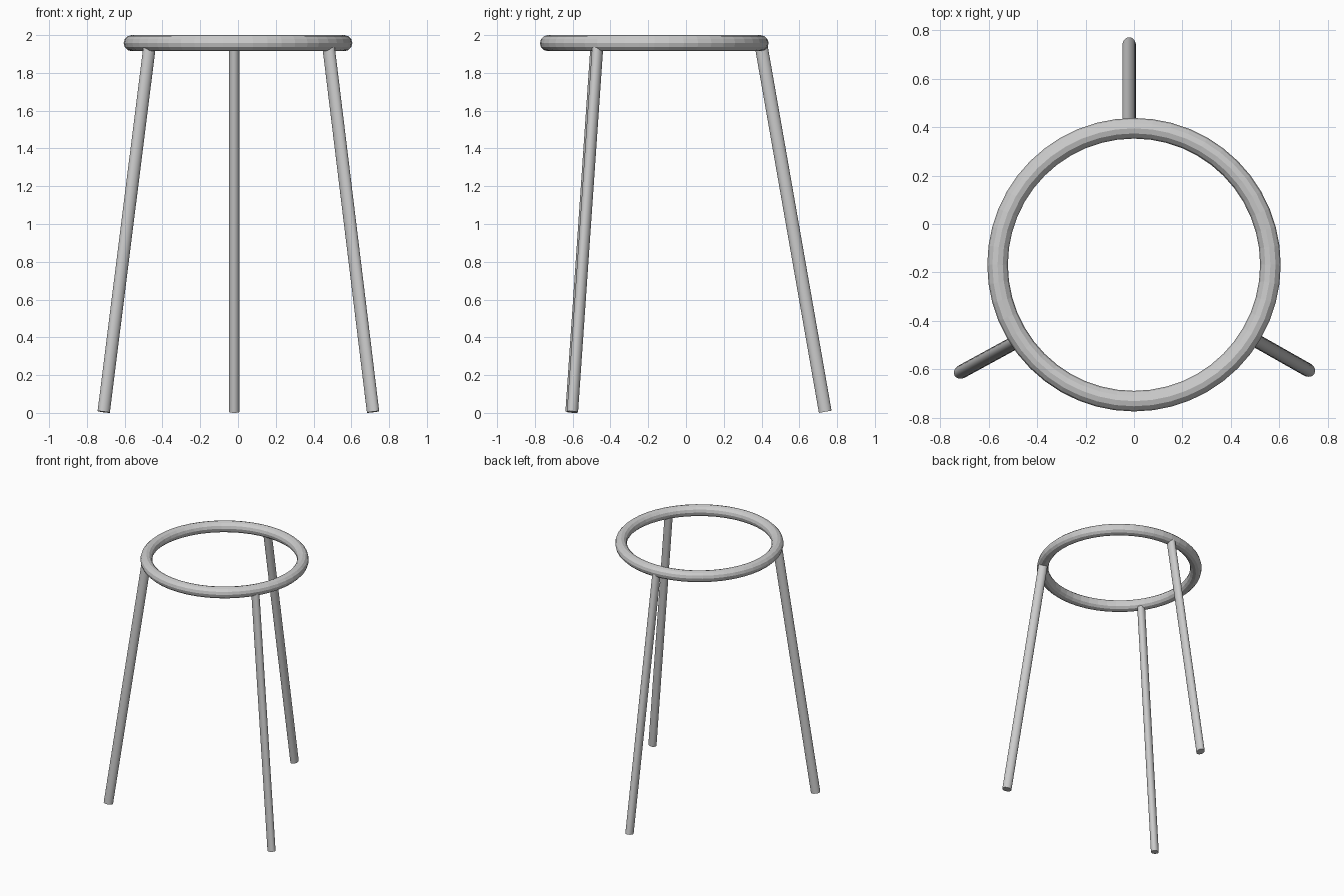
import bpy
import math
from mathutils import Vector, Matrix

if "Cube" in bpy.data.objects:
    bpy.data.objects.remove(bpy.data.objects["Cube"])

# Seat ring
bpy.ops.mesh.primitive_torus_add(
    location=(0, -0.168, 1.9575), major_radius=0.563, minor_radius=0.0425,
    major_segments=48, minor_segments=12)
bpy.context.object.name = "seat_ring"


def leg(name, foot, top, radial=0.034, tangential=0.028):
    """Oval rod from foot to top, its wider axis in the plane of the splay."""
    foot, top = Vector(foot), Vector(top)
    axis = top - foot
    z = axis.normalized()
    y = z.cross(Vector((foot.x - top.x, foot.y - top.y, 0))).normalized()
    x = y.cross(z)
    bpy.ops.mesh.primitive_cylinder_add(vertices=32, radius=1, depth=1)
    ob = bpy.context.object
    ob.name = name
    ob.data.transform(Matrix.Diagonal((radial, tangential, axis.length, 1)))
    ob.data.transform(Matrix((x, y, z)).transposed().to_4x4())
    ob.location = (foot + top) / 2
    bpy.ops.object.shade_smooth_by_angle(angle=math.radians(30))


# Three splayed legs
leg("back_leg", (-0.02, 0.737, 0.006), (-0.02, 0.399, 1.937))
leg("front_left_leg", (-0.711, -0.609, 0.005), (-0.469, -0.477, 1.933))
leg("front_right_leg", (0.715, -0.601, 0.005), (0.480, -0.468, 1.933))
